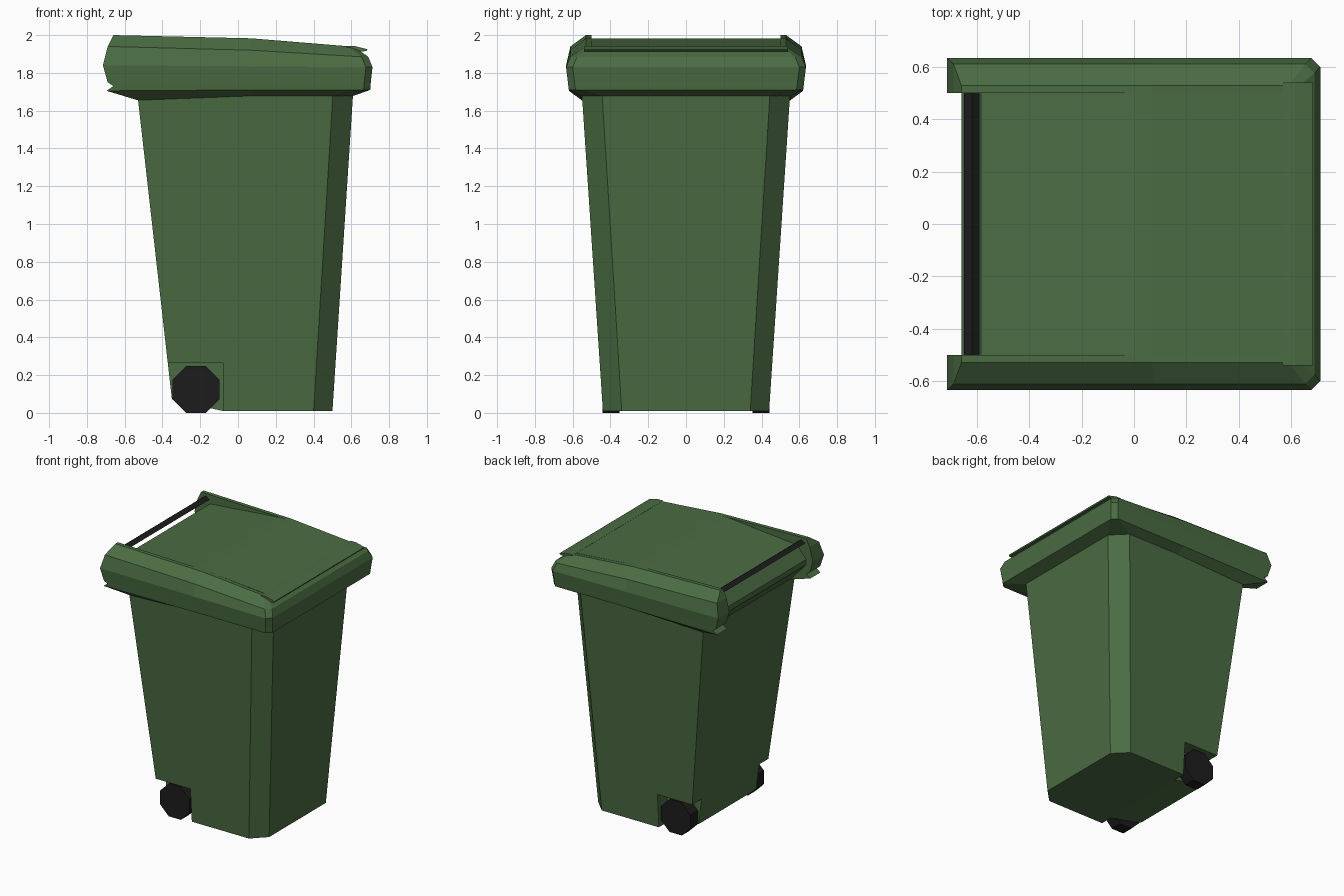
import bpy, bmesh, math
from mathutils import Vector

if "Cube" in bpy.data.objects:
    bpy.data.objects.remove(bpy.data.objects["Cube"])


def material(name, color):
    m = bpy.data.materials.new(name)
    m.diffuse_color = (*color, 1)
    m.use_nodes = True
    m.node_tree.nodes["Principled BSDF"].inputs["Base Color"].default_value = m.diffuse_color
    return m


GREEN = material("green_plastic", (0.07, 0.15, 0.055))
BLACK = material("black_rubber", (0.012, 0.012, 0.012))


def finish(name, bm, mat):
    bmesh.ops.recalc_face_normals(bm, faces=bm.faces)
    me = bpy.data.meshes.new(name)
    bm.to_mesh(me)
    bm.free()
    if mat:
        me.materials.append(mat)
    ob = bpy.data.objects.new(name, me)
    bpy.context.collection.objects.link(ob)
    return ob


def loft(bm, rings, closed=True):
    """Join rings of equal point count with quads."""
    vs = [[bm.verts.new(p) for p in r] for r in rings]
    n = len(rings[0])
    for a, b in zip(vs, vs[1:]):
        for i in range(n if closed else n - 1):
            j = (i + 1) % n
            bm.faces.new((a[i], a[j], b[j], b[i]))
    return vs


def extrude_y(name, profile, half, mat):
    """Solid from an xz profile, spanning y = -half..half."""
    bm = bmesh.new()
    vs = loft(bm, [[(x, y, z) for x, z in profile] for y in (-half, half)])
    for r in vs:
        bm.faces.new(r)
    return finish(name, bm, mat)


# Tapered tub with chamfered front corners
def tub_ring(xb, xf, y, c, z):
    half = [(xb, y, z), (xf - c, y, z), (xf, y - c, z)]
    return half + [(x, -v, w) for x, v, w in reversed(half)]


bm = bmesh.new()
ends = loft(bm, [tub_ring(-0.343, 0.50, 0.44, 0.10, 0.01),
                 tub_ring(-0.534, 0.61, 0.552, 0.107, 1.70)])
for r in ends:
    bm.faces.new(r)
# sloped underside near the wheels
res = bmesh.ops.bisect_plane(bm, geom=bm.verts[:] + bm.edges[:] + bm.faces[:],
                             plane_co=(-0.08, 0, 0.01), plane_no=(-0.06, 0, -0.265),
                             clear_outer=True)
bmesh.ops.remove_doubles(bm, verts=bm.verts, dist=0.0005)
bmesh.ops.holes_fill(bm, edges=[e for e in bm.edges if e.is_boundary])
tub = finish("tub", bm, GREEN)

# Wheel wells cut from the tub
for s in (-1, 1):
    bm = bmesh.new()
    bmesh.ops.create_cube(bm, size=1)
    for v in bm.verts:
        v.co = Vector((-0.28 + v.co.x * 0.4, s * 0.495 + v.co.y * 0.3, 0.0825 + v.co.z * 0.365))
    cutter = finish("well_cutter", bm, None)
    cutter.hide_render = True
    cutter.hide_viewport = False
    mod = tub.modifiers.new("well", 'BOOLEAN')
    mod.operation = 'DIFFERENCE'
    mod.solver = 'EXACT'
    mod.object = cutter
    bpy.context.view_layer.objects.active = tub
    bpy.ops.object.modifier_apply(modifier=mod.name)
    bpy.data.objects.remove(cutter)

# Lid rim: a section swept round both sides and the front
# half width, front x, back x, z at back / middle / front, corner chamfer
levels = [
    (0.552, 0.61, -0.53, 1.655, 1.678, 1.678, 0.105),
    (0.62, 0.70, -0.695, 1.705, 1.71, 1.71, 0.035),
    (0.623, 0.702, -0.66, 1.73, 1.73, 1.73, 0.035),
    (0.625, 0.703, -0.69, 1.75, 1.75, 1.75, 0.035),
    (0.635, 0.712, -0.715, 1.84, 1.835, 1.83, 0.035),
    (0.612, 0.69, -0.69, 1.94, 1.92, 1.885, 0.035),
    (0.53, 0.61, -0.66, 2.0, 1.983, 1.94, 0.02),
]
inner = [(0.50, 0.57, l[2], l[3], l[4], l[5], 0.005) for l in reversed(levels)]


def rim_path(y, xf, xb, zb, zm, zf, c):
    half = [(xb, y, zb), (0.07, y, zm), (xf - c, y, zf), (xf, y - c, zf)]
    return half + [(x, -v, w) for x, v, w in reversed(half)]


paths = [rim_path(*l) for l in levels + inner]
bm = bmesh.new()
vs = loft(bm, paths + paths[:1], closed=False)
n = len(levels)
for e in (0, -1):
    for i in range(n - 1):
        a, b = vs[i][e], vs[i + 1][e]
        c, d = vs[2 * n - 2 - i][e], vs[2 * n - 1 - i][e]
        bm.faces.new((a, b, c, d))
bmesh.ops.remove_doubles(bm, verts=bm.verts, dist=0.0001)
finish("lid_rim", bm, GREEN)

# Lid panel between the rims, dropping towards the hinge
extrude_y("lid_panel", [(-0.585, 1.93), (0.0, 1.983), (0.07, 1.983), (0.57, 1.942),
                        (0.57, 1.69), (-0.53, 1.66), (-0.66, 1.80), (-0.66, 1.84)],
          0.50, GREEN)

# Front lip of the lid
extrude_y("lid_lip", [(0.57, 1.943), (0.615, 1.943), (0.685, 1.925), (0.68, 1.916),
                      (0.60, 1.905)], 0.54, GREEN)

# Rear handle bar, diamond section
extrude_y("handle_bar", [(-0.62 + 0.03 * math.cos(k * math.pi / 2),
                          1.96 + 0.022 * math.sin(k * math.pi / 2)) for k in range(4)],
          0.505, BLACK)

# Eight-sided wheels
R = 0.124 / math.cos(math.pi / 8)
for side, s in (("front", -1), ("back", 1)):
    wheel = extrude_y("wheel_" + side,
                      [(-0.222 + R * math.cos((k + 0.5) * math.pi / 4),
                        0.124 + R * math.sin((k + 0.5) * math.pi / 4)) for k in range(8)],
                      0.045, BLACK)
    wheel.location.y = s * 0.397
